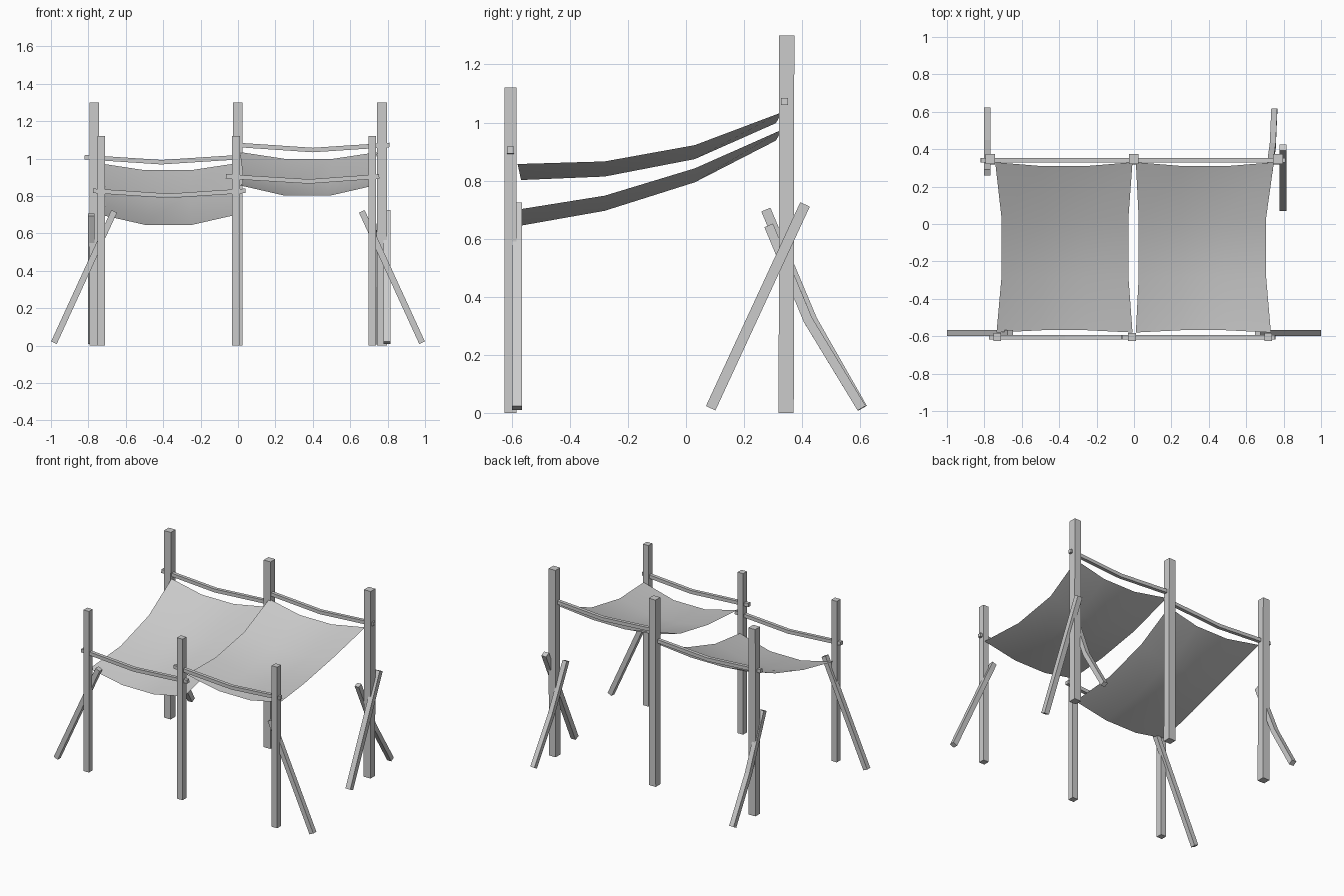
import bpy, bmesh
from mathutils import Vector

if "Cube" in bpy.data.objects:
    bpy.data.objects.remove(bpy.data.objects["Cube"])

# One plain grey for timber and cloth
grey = bpy.data.materials.new("light grey")
grey.use_nodes = True
GREY = (0.6, 0.6, 0.6, 1)
grey.diffuse_color = GREY
grey.node_tree.nodes["Principled BSDF"].inputs["Base Color"].default_value = GREY


def finish(name, bm):
    mesh = bpy.data.meshes.new(name)
    bmesh.ops.recalc_face_normals(bm, faces=bm.faces)
    bm.to_mesh(mesh)
    bm.free()
    mesh.materials.append(grey)
    ob = bpy.data.objects.new(name, mesh)
    bpy.context.collection.objects.link(ob)
    return ob


def beam(name, points, width, side):
    """Square timber swept along a path; side is a vector across the path."""
    pts = [Vector(p) for p in points]
    side = Vector(side)
    h = width / 2
    bm = bmesh.new()
    rings = []
    for i, p in enumerate(pts):
        along = (pts[min(i + 1, len(pts) - 1)] - pts[max(i - 1, 0)]).normalized()
        a = (side - along * side.dot(along)).normalized()
        b = along.cross(a)
        rings.append([bm.verts.new(p + (a * s + b * t) * h)
                      for s, t in ((-1, -1), (1, -1), (1, 1), (-1, 1))])
    for r, q in zip(rings, rings[1:]):
        for k in range(4):
            n = (k + 1) % 4
            bm.faces.new((r[k], r[n], q[n], q[k]))
    bm.faces.new(rings[0])
    bm.faces.new(rings[-1])
    return finish(name, bm)


X, Y = (1, 0, 0), (0, 1, 0)

# Upright posts, tall at the back and short at the front
for label, x in (("right", -0.768), ("middle", -0.001), ("left", 0.77)):
    beam("back_post_" + label, [(x, 0.345, 0), (x, 0.347, 1.3)], 0.052, X)
for label, x in (("right", -0.731), ("middle", -0.01), ("left", 0.718)):
    beam("front_post_" + label, [(x, -0.604, 0), (x, -0.604, 1.12)], 0.042, X)

# Sagging rails: start x, middle x, end x, y, height
for name, x0, x1, x2, y, z in (
        ("back_rail_right", -0.82, -0.41, 0.01, 0.34, 1.008),
        ("back_rail_left", 0.0, 0.4, 0.81, 0.34, 1.073),
        ("front_rail_right", -0.775, -0.37, 0.04, -0.605, 0.828),
        ("front_rail_left", -0.065, 0.38, 0.755, -0.605, 0.905)):
    beam(name, [(x0, y, z), (x1, y, z - 0.027), (x2, y, z)], 0.024, Y)

# Diagonal braces
for label, s in (("right", -1), ("left", 1)):
    beam("front_brace_" + label,
         [(s * 0.984, -0.582, 0.016), (s * 0.662, -0.582, 0.718)], 0.033, Y)
beam("back_brace_right",
     [(-0.785, 0.608, 0.016), (-0.785, 0.435, 0.32), (-0.785, 0.275, 0.7)], 0.034, X)
beam("back_brace_left",
     [(0.75, 0.605, 0.016), (0.742, 0.42, 0.32), (0.724, 0.285, 0.645)], 0.032, X)
beam("side_brace_left", [(0.797, 0.085, 0.016), (0.797, 0.41, 0.718)], 0.036, X)


def sail(name, back, waist, front, heights):
    """Cloth grid with a sagging middle and edges drawn in at the waist."""
    bm = bmesh.new()
    rows = []
    ys = (-0.58, -0.28, 0.03, 0.33)
    for i, (ends, y, z) in enumerate(zip((front, waist, waist, back), ys, heights)):
        row = []
        for j in range(4):
            inner = j in (1, 2)
            x = ends[0] + (ends[1] - ends[0]) * j / 3
            pull = (0.012, 0, 0, -0.02)[i] if inner else 0
            drop = (0.055, 0.052, 0.048, 0.037)[i] if inner else 0
            row.append(bm.verts.new((x, y + pull, z - drop)))
        rows.append(row)
    for r, q in zip(rows, rows[1:]):
        for j in range(3):
            bm.faces.new((r[j], r[j + 1], q[j + 1], q[j]))
    ob = finish(name, bm)
    # Cloth faces up
    if ob.data.polygons[0].normal.z < 0:
        ob.data.flip_normals()
    ob.data.shade_smooth()
    return ob


sail("sail_right", (-0.742, -0.008), (-0.708, -0.03), (-0.735, -0.008),
     (0.7, 0.748, 0.842, 0.975))
sail("sail_left", (0.01, 0.748), (0.025, 0.706), (0.01, 0.732),
     (0.857, 0.866, 0.922, 1.035))
